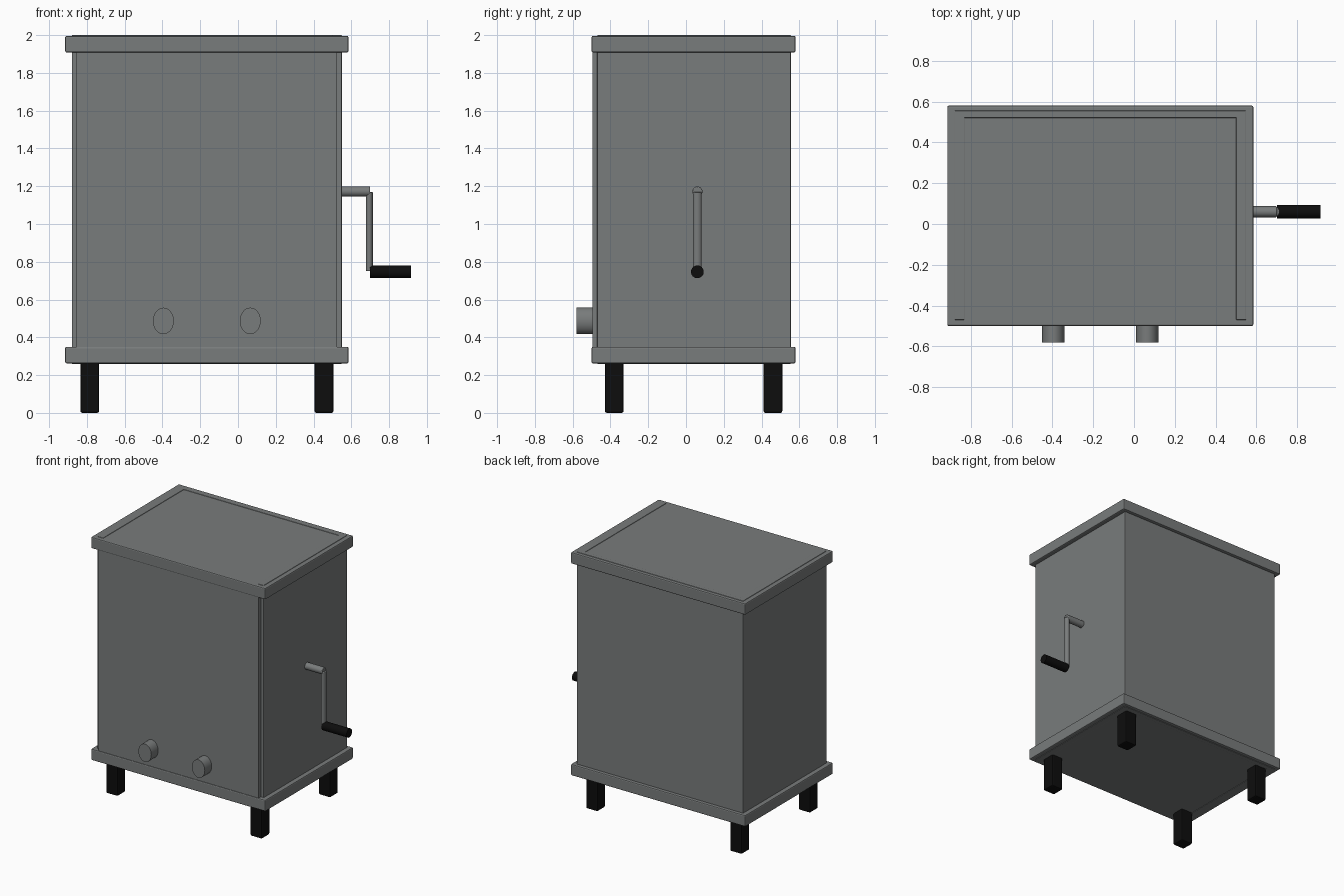
import bpy
import math
from mathutils import Vector

if "Cube" in bpy.data.objects:
    bpy.data.objects.remove(bpy.data.objects["Cube"], do_unlink=True)


def material(name, color):
    m = bpy.data.materials.new(name)
    m.use_nodes = True
    m.diffuse_color = color
    m.node_tree.nodes["Principled BSDF"].inputs["Base Color"].default_value = color
    return m


grey = material("grey metal", (0.19, 0.2, 0.2, 1))
black = material("black rubber", (0.004, 0.004, 0.004, 1))


def finish(name, mat, bevel):
    ob = bpy.context.object
    ob.name = name
    ob.data.materials.append(mat)
    bpy.ops.object.transform_apply(location=False, rotation=True, scale=True)
    if bevel:
        mod = ob.modifiers.new("Bevel", "BEVEL")
        mod.width = bevel
        mod.segments = 2
    return ob


def box(name, lo, hi, mat=grey, bevel=0.0):
    lo, hi = Vector(lo), Vector(hi)
    bpy.ops.mesh.primitive_cube_add(size=1, location=(lo + hi) / 2)
    bpy.context.object.scale = hi - lo
    return finish(name, mat, bevel)


def rod(name, start, end, radius, mat=grey, sides=32, squash=(1, 1), bevel=0.0):
    start, end = Vector(start), Vector(end)
    axis = end - start
    bpy.ops.mesh.primitive_cylinder_add(
        vertices=sides, radius=radius, depth=axis.length, location=(start + end) / 2)
    ob = bpy.context.object
    ob.rotation_euler = axis.to_track_quat("Z", "Y").to_euler()
    ob.scale = (*squash, 1)
    finish(name, mat, bevel)
    bpy.ops.object.shade_smooth_by_angle(angle=math.radians(35))
    return ob


# Cabinet: side and back walls around a core, with an inset front panel
LEFT, RIGHT, BACK = 0.55, -0.88, 0.555
box("core", (-0.84, -0.45, 0.262), (0.51, 0.53, 1.996))
box("right_wall", (RIGHT, -0.47, 0.258), (RIGHT + 0.05, BACK, 2.0), bevel=0.004)
box("left_wall", (LEFT - 0.05, -0.47, 0.258), (LEFT, BACK, 2.0), bevel=0.004)
box("back_wall", (RIGHT, BACK - 0.035, 0.258), (LEFT, BACK, 2.0), bevel=0.004)
box("front_panel", (-0.855, -0.495, 0.3), (0.525, -0.44, 1.95))

# Rims at the base and the top
for name, z in (("base_rim", 0.262), ("top_rim", 1.908)):
    box(name, (-0.915, -0.5, z), (0.585, 0.58, z + 0.088), bevel=0.008)

# Feet
for side, x in (("right", -0.785), ("left", 0.455)):
    for end, y in (("front", -0.38), ("back", 0.46)):
        box(f"{end}_{side}_foot", (x - 0.05, y - 0.05, 0), (x + 0.05, y + 0.05, 0.3),
            black, 0.01)

# Knobs on the front
for side, x in (("right", -0.395), ("left", 0.065)):
    rod(f"{side}_knob", (x, -0.48, 0.487), (x, -0.58, 0.487), 0.07, squash=(0.79, 1))

# Crank with its grip
CRANK_Y = 0.06
rod("crank_axle", (0.5, CRANK_Y, 1.172), (0.7, CRANK_Y, 1.172), 0.027, bevel=0.004)
rod("crank_arm", (0.695, CRANK_Y, 1.17), (0.695, CRANK_Y, 0.75), 0.023,
    squash=(0.8, 1), bevel=0.004)
rod("crank_grip", (0.7, CRANK_Y, 0.747), (0.915, CRANK_Y, 0.747), 0.034, black, sides=16)
